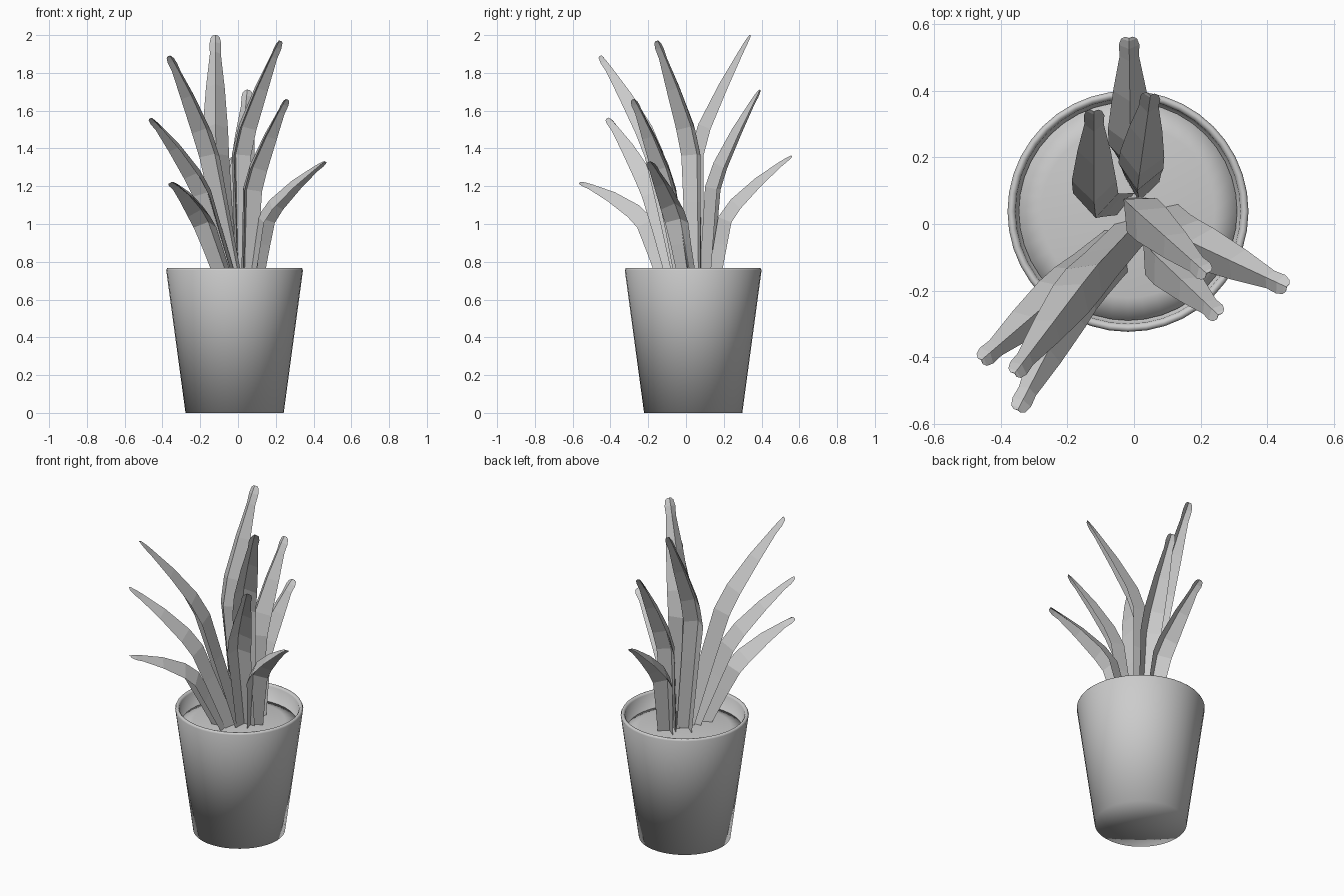
import bpy, bmesh, math
from mathutils import Vector

cube = bpy.data.objects.get("Cube")
if cube:
    bpy.data.objects.remove(cube, do_unlink=True)

# One neutral colour for everything
grey = bpy.data.materials.new("plain_grey")
grey.use_nodes = True
COLOUR = (0.6, 0.6, 0.6, 1)
grey.diffuse_color = COLOUR
grey.node_tree.nodes["Principled BSDF"].inputs["Base Color"].default_value = COLOUR


def finish(name, bm, smooth):
    bmesh.ops.recalc_face_normals(bm, faces=bm.faces[:])
    for face in bm.faces:
        face.smooth = smooth
    mesh = bpy.data.meshes.new(name)
    bm.to_mesh(mesh)
    bm.free()
    mesh.materials.append(grey)
    ob = bpy.data.objects.new(name, mesh)
    bpy.context.collection.objects.link(ob)
    return ob


def lathe(name, profile, segments=40):
    """Spin a (radius, height) profile about z; the ends lie on the axis."""
    bm = bmesh.new()
    verts = [bm.verts.new((r, 0, z)) for r, z in profile]
    edges = [bm.edges.new(pair) for pair in zip(verts, verts[1:])]
    bmesh.ops.spin(bm, geom=verts + edges, cent=(0, 0, 0), axis=(0, 0, 1),
                   angle=math.tau, steps=segments, use_duplicate=False)
    bmesh.ops.remove_doubles(bm, verts=bm.verts[:], dist=0.0005)
    ob = finish(name, bm, True)
    ob.location = (-0.018, 0.038, 0)


# Pot with a rounded rim, and the soil inside it
lathe("pot", [(0, 0), (0.26, 0), (0.362, 0.755), (0.357, 0.766),
              (0.346, 0.766), (0.338, 0.756), (0.325, 0.62), (0, 0.62)])
lathe("soil", [(0, 0.685), (0.26, 0.68), (0.328, 0.665), (0.324, 0.621), (0, 0.621)])

# Leaf sections: (position along base-bend-tip from 0 to 2, half width, fold depth)
SECTIONS = [(0, 0.052, 0.066), (0.6, 0.06, 0.07), (0.93, 0.068, 0.075),
            (1.15, 0.067, 0.07), (1.5, 0.05, 0.05), (1.82, 0.029, 0.026),
            (1.92, 0.031, 0.02), (1.98, 0.024, 0.012), (2, 0.012, 0.008)]


def leaf(name, base, bend, tip):
    """Folded thin blade: rises to the bend, then leans out to a rounded tip."""
    base, bend, tip = Vector(base), Vector(bend), Vector(tip)
    out = (tip - bend) * Vector((1, 1, 0))
    side = Vector((0, 0, 1)).cross(out).normalized()
    lower, upper = (bend - base).normalized(), (tip - bend).normalized()
    bm = bmesh.new()
    rings = []
    for t, half, fold in SECTIONS:
        tangent = lower.lerp(upper, min(max((t - 0.8) / 0.4, 0), 1))
        inward = tangent.cross(side).normalized()
        if inward.dot(out) > 0:
            inward.negate()
        p = base.lerp(bend, t) if t < 1 else bend.lerp(tip, t - 1)
        if t > 1:
            p = p + Vector((0, 0, 0.02 * math.sin(math.pi * (t - 1))))
        p = p - inward * fold * 0.5
        rings.append([bm.verts.new(p + side * s * half + inward * h)
                      for s, h in ((-1, 0), (0, fold), (1, 0), (0, fold * 0.65))])
    for a, b in zip(rings, rings[1:]):
        for i in range(4):
            j = (i + 1) % 4
            bm.faces.new((a[i], a[j], b[j], b[i]))
    bm.faces.new(rings[0])
    bm.faces.new(rings[-1])
    finish(name, bm, False)


# Three fans of low, middle and high leaves
leaf("back_low_leaf", (0.02, 0.14, 0.66), (-0.01, 0.21, 1.05), (-0.015, 0.56, 1.36))
leaf("back_middle_leaf", (0.02, 0.1, 0.66), (0.015, 0.14, 1.23), (0.05, 0.39, 1.71))
leaf("back_high_leaf", (-0.05, 0.06, 0.66), (-0.12, 0.055, 1.42), (-0.12, 0.34, 2.0))
leaf("left_low_leaf", (0.075, 0.03, 0.66), (0.14, -0.04, 1.05), (0.46, -0.19, 1.33))
leaf("left_middle_leaf", (0.04, 0.01, 0.66), (0.055, -0.085, 1.22), (0.255, -0.275, 1.66))
leaf("left_high_leaf", (0.01, 0.06, 0.66), (-0.005, 0.05, 1.42), (0.22, -0.15, 1.97))
leaf("right_low_leaf", (-0.04, -0.08, 0.66), (-0.17, -0.21, 1.03), (-0.35, -0.56, 1.22))
leaf("right_middle_leaf", (-0.02, -0.03, 0.66), (-0.18, -0.17, 1.2), (-0.46, -0.41, 1.56))
leaf("right_high_leaf", (0.01, 0.0, 0.66), (-0.14, -0.16, 1.42), (-0.36, -0.45, 1.89))
